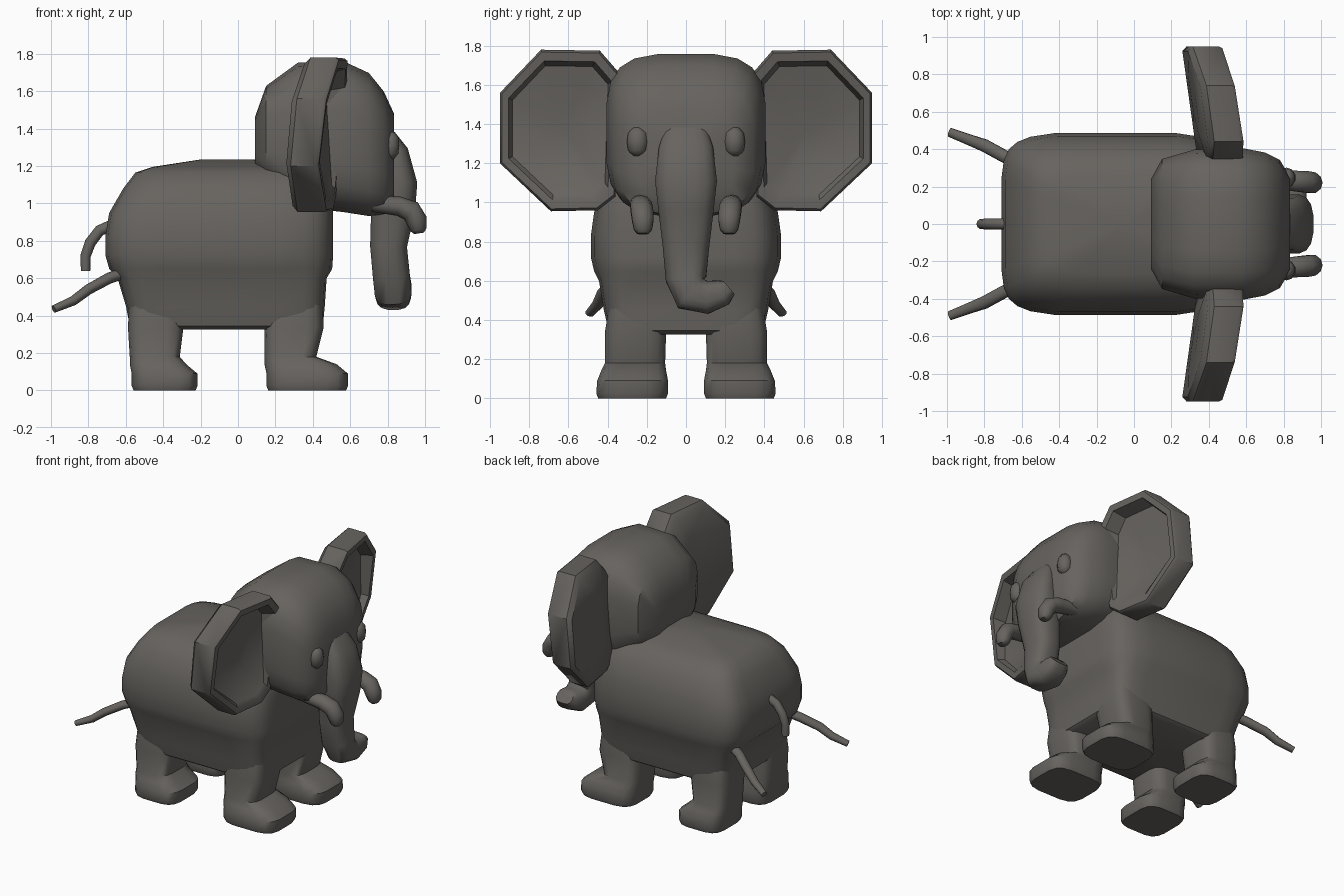
import bpy, bmesh, math
from mathutils import Vector

grey = bpy.data.materials.new("warm grey")
grey.diffuse_color = (0.135, 0.126, 0.115, 1)


def loft(name, rings, angle=40):
    """Skin closed rings of equal length and cap both ends."""
    bm = bmesh.new()
    vs = [[bm.verts.new(p) for p in r] for r in rings]
    n = len(vs[0])
    for a, b in zip(vs, vs[1:]):
        for i in range(n):
            j = (i + 1) % n
            bm.faces.new((a[i], a[j], b[j], b[i]))
    for end in (vs[0], vs[-1]):
        c = bm.verts.new(sum((v.co for v in end), Vector()) / n)
        for i in range(n):
            bm.faces.new((end[i], end[(i + 1) % n], c))
    bmesh.ops.recalc_face_normals(bm, faces=bm.faces)
    me = bpy.data.meshes.new(name)
    bm.to_mesh(me)
    bm.free()
    me.materials.append(grey)
    ob = bpy.data.objects.new(name, me)
    bpy.context.collection.objects.link(ob)
    bpy.ops.object.select_all(action='DESELECT')
    ob.select_set(True)
    bpy.context.view_layer.objects.active = ob
    bpy.ops.object.shade_smooth_by_angle(angle=math.radians(angle))
    return ob


def squircle(n, p):
    """Unit rounded square, p = squareness."""
    out = []
    for i in range(n):
        a = 2 * math.pi * (i + 0.5) / n
        c, s = math.cos(a), math.sin(a)
        out.append((math.copysign(abs(c) ** (2 / p), c), math.copysign(abs(s) ** (2 / p), s)))
    return out


def z_rings(table, n, p, bulge=0):
    """Rows of z, x0, x1, y0, y1; bulge narrows the two x ends."""
    return [[((x0 + x1) / 2 + u * (x1 - x0) / 2,
              (y0 + y1) / 2 + v * (1 - bulge * u * u) * (y1 - y0) / 2, z)
             for u, v in squircle(n, p)] for z, x0, x1, y0, y1 in table]


def tube(name, path, axis, n=10, p=2):
    """Rows of x, y, z, radius along axis, radius across it."""
    pts = [Vector(r[:3]) for r in path]
    rings = []
    for i, r in enumerate(path):
        t = (pts[min(i + 1, len(pts) - 1)] - pts[max(i - 1, 0)]).normalized()
        u = Vector(axis)
        u = (u - t * u.dot(t)).normalized()
        w = t.cross(u)
        rings.append([pts[i] + u * a * r[3] + w * b * r[4] for a, b in squircle(n, p)])
    return loft(name, rings, 50)


# Body: lower barrel and overhanging upper back
lower = [(0.325, -0.55, 0.43, 0.37), (0.345, -0.58, 0.455, 0.40), (0.45, -0.60, 0.465, 0.425),
         (0.60, -0.645, 0.475, 0.45)]
upper = [(0.65, -0.69, 0.505, 0.48), (0.72, -0.71, 0.51, 0.497), (0.83, -0.71, 0.51, 0.497),
         (0.95, -0.69, 0.51, 0.48), (1.08, -0.615, 0.50, 0.43), (1.165, -0.55, 0.46, 0.35),
         (1.195, -0.46, 0.40, 0.27), (1.235, -0.2, 0.08, 0.1)]
rows = lambda t: [(z, a, b, -w, w) for z, a, b, w in t]
loft("body", z_rings(rows(lower), 24, 8, 0.03) + z_rings(rows(upper), 24, 6.5, 0.07))

# Head, lofted front to back
head = [(0.09, 1.20, 1.46, 0.24), (0.15, 1.12, 1.63, 0.35), (0.32, 0.98, 1.755, 0.40),
        (0.57, 0.95, 1.76, 0.41), (0.70, 0.93, 1.70, 0.385), (0.78, 0.94, 1.60, 0.345),
        (0.835, 1.02, 1.48, 0.25)]
loft("head", [[(x, u * w, (a + b) / 2 + v * (b - a) / 2) for u, v in squircle(20, 3.6)]
              for x, a, b, w in head])

# Trunk with its tip curled to one side
tube("trunk", [(0.80, 0, 1.37, 0.04, 0.11), (0.83, 0, 1.28, 0.08, 0.14), (0.85, 0, 1.11, 0.11, 0.16),
               (0.83, 0, 0.98, 0.12, 0.145), (0.805, 0, 0.77, 0.10, 0.12), (0.82, 0, 0.61, 0.10, 0.105),
               (0.83, 0.025, 0.535, 0.10, 0.10), (0.83, 0.11, 0.515, 0.095, 0.085),
               (0.84, 0.19, 0.54, 0.085, 0.068), (0.84, 0.22, 0.565, 0.065, 0.045)], (1, 0, 0), 16, 2.8)

# Tail
tube("tail", [(-0.66, 0, 0.89, 0.03, 0.03), (-0.74, 0, 0.855, 0.03, 0.03), (-0.79, 0, 0.79, 0.03, 0.03),
              (-0.815, 0, 0.72, 0.028, 0.028), (-0.815, 0, 0.64, 0.025, 0.025)], (0, 1, 0))

ear_outline = [(0.34, 1.66), (0.44, 1.775), (0.74, 1.78), (0.95, 1.56), (0.95, 1.20),
               (0.69, 0.955), (0.45, 0.96), (0.36, 1.03)]


def ear(name, s):
    cy, cz = 0.63, 1.37
    front = lambda y, z: 0.43 + 0.16 * (0.95 - y) + 0.16 * max(0, z - 1.3)
    back = lambda y, z: 0.255 + 0.14 * (0.95 - y) + 0.2 * max(0, z - 1.4)

    def ring(k, t, dish=0):
        """Outline scaled by k, t from back to front; the dish runs out toward the bottom."""
        out = []
        for y0, z0 in ear_outline:
            y, z = cy + (y0 - cy) * k, cz + (z0 - cz) * k
            d = dish * min(1, max(0.15, (z - 1.05) / 0.3))
            x = back(y, z) + (t - d) * (front(y, z) - back(y, z))
            out.append((x, s * y, z))
        return out
    # rounded back, thick rim, dished front
    loft(name, [ring(0.5, 0), ring(0.92, 0), ring(1, 0.15), ring(1, 0.9),
                ring(0.97, 1), ring(0.86, 1), ring(0.80, 1, 0.5), ring(0.4, 0.6, 0.1)], 40)


for s, side in ((1, "left"), (-1, "right")):
    ear(side + "_ear", s)

    # Tusk
    tube(side + "_tusk", [(0.72, s * 0.24, 1.0, 0.045, 0.045), (0.86, s * 0.23, 0.985, 0.058, 0.052),
                          (0.925, s * 0.225, 0.96, 0.06, 0.058), (0.955, s * 0.22, 0.91, 0.058, 0.056),
                          (0.965, s * 0.22, 0.86, 0.048, 0.044), (0.968, s * 0.22, 0.84, 0.03, 0.026)], (0, 1, 0))

    # Eye bead
    eye = [(-0.073, 0.4), (-0.045, 0.88), (0, 1), (0.045, 0.88), (0.073, 0.4)]
    loft(side + "_eye", [[(0.815 + 0.05 * k * u, s * 0.247 + 0.055 * k * v, 1.31 + dz)
                          for u, v in squircle(10, 2)] for dz, k in eye], 60)

    # Thin strand trailing from the rump
    tube(side + "_rear_strand", [(-0.56, s * 0.31, 0.645, 0.035, 0.03), (-0.69, s * 0.36, 0.60, 0.035, 0.03),
                                 (-0.80, s * 0.42, 0.54, 0.035, 0.028), (-0.88, s * 0.45, 0.48, 0.03, 0.026),
                                 (-0.985, s * 0.49, 0.435, 0.025, 0.02)], (0, 1, 0))

    # Legs with forward-pointing feet, tops tucked inside the body
    for part, x, back_w, toe, top in (("front", 0.14, 0.30, 0.45, 0.32), ("back", -0.60, 0.31, 0.385, 0.31)):
        o = 0.02 if part == "back" else 0
        leg = [(0.005, x + o + 0.02, x + toe - 0.01, 0.10, 0.45), (0.025, x + o + 0.01, x + toe, 0.09, 0.46),
               (0.09, x + o + 0.01, x + toe, 0.09, 0.455), (0.14, x + o, x + toe - 0.06, 0.10, 0.435),
               (0.18, x + o, x + back_w - 0.02, 0.105, 0.415), (0.34, x + o / 2, x + top, 0.10, 0.415),
               (0.50, x + 0.02, x + top - 0.01, 0.12, 0.39)]
        leg[0] = (0.0,) + leg[0][1:]
        loft(f"{side}_{part}_leg",
             z_rings([(z, a, b, *sorted((s * c, s * d))) for z, a, b, c, d in leg], 16, 4))
